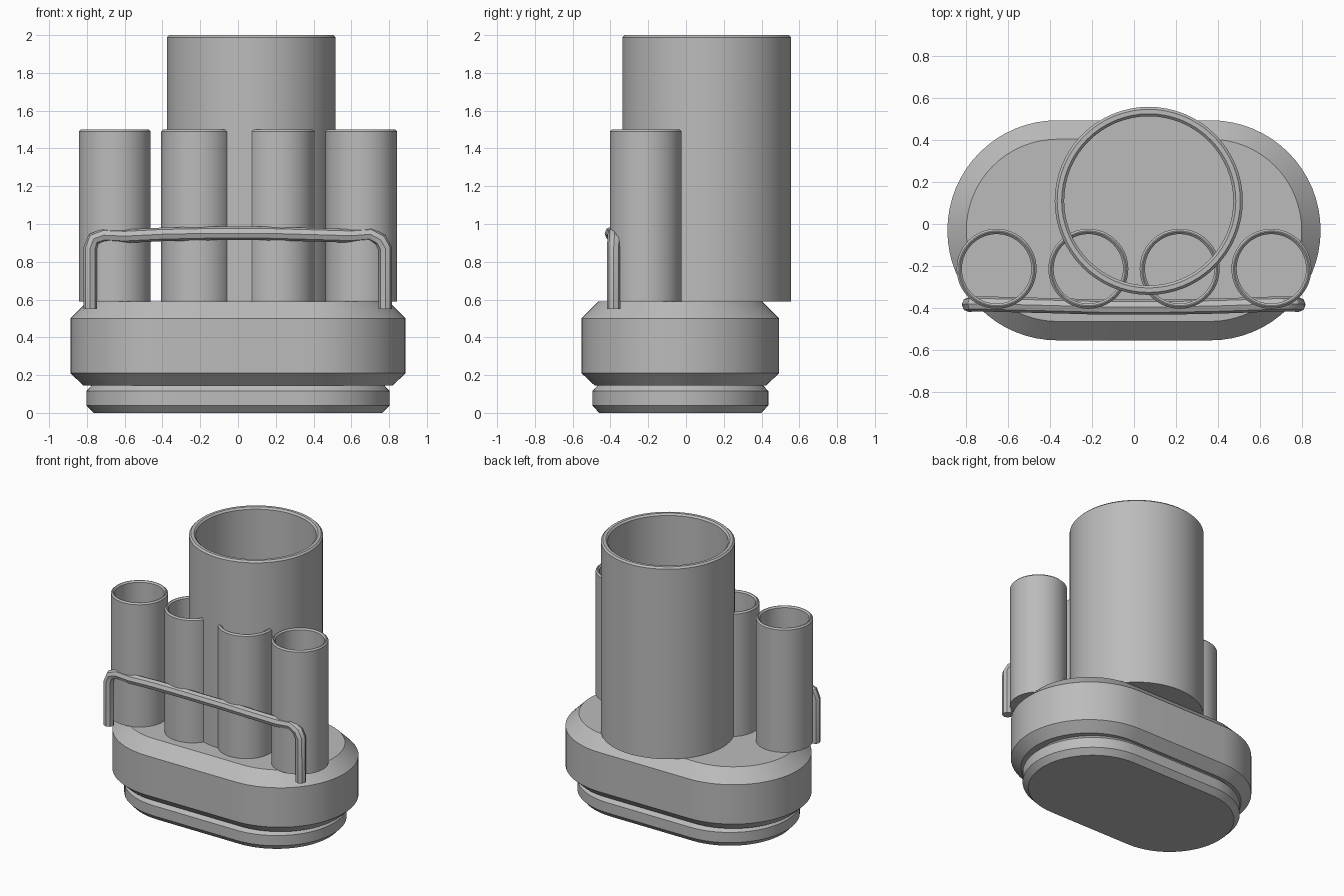
import bpy, bmesh
from math import sin, cos, pi, radians

cube = bpy.data.objects.get("Cube")
if cube:
    bpy.data.objects.remove(cube, do_unlink=True)

GREY = (0.5, 0.5, 0.5, 1.0)
grey = bpy.data.materials.new("plain grey")
grey.use_nodes = True
grey.diffuse_color = GREY
grey.node_tree.nodes["Principled BSDF"].inputs["Base Color"].default_value = GREY


def stadium(hx, hy, z, cx, cy, seg):
    """Rounded outline with half-circle ends; a circle when hx equals hy."""
    pts = []
    for side in (1, -1):
        for i in range(seg + (hx > hy)):
            a = -pi / 2 + pi * i / seg
            x = (hx - hy) + hy * cos(a)
            pts.append((cx + side * x, cy + side * hy * sin(a), z))
    return pts


def loft(name, rings, cx, cy, seg=32):
    """Skin a stack of (half width, half depth, height) outlines, capped."""
    bm = bmesh.new()
    loops = [[bm.verts.new(p) for p in stadium(hx, hy, z, cx, cy, seg)]
             for hx, hy, z in rings]
    n = len(loops[0])
    for a, b in zip(loops, loops[1:]):
        for i in range(n):
            j = (i + 1) % n
            bm.faces.new((a[i], a[j], b[j], b[i]))
    bm.faces.new(loops[0][::-1])
    bm.faces.new(loops[-1])
    bmesh.ops.recalc_face_normals(bm, faces=bm.faces)
    mesh = bpy.data.meshes.new(name)
    bm.to_mesh(mesh)
    bm.free()
    obj = bpy.data.objects.new(name, mesh)
    bpy.context.collection.objects.link(obj)
    finish(obj)
    return obj


def finish(obj):
    obj.data.materials.append(grey)
    bpy.ops.object.select_all(action="DESELECT")
    obj.select_set(True)
    bpy.context.view_layer.objects.active = obj
    if obj.type == "MESH":
        bpy.ops.object.shade_smooth_by_angle(angle=radians(30))


def tube(name, x, y, r, inner, top, floor, bevel=0.012):
    """Open cup with a softened rim."""
    profile = [(r, 0.59), (r, top - bevel), (r - bevel, top),
               (inner + bevel, top), (inner, top - bevel), (inner, floor)]
    return loft(name, [(rad, rad, z) for rad, z in profile], x, y)


# Stepped base
loft("foot", [(0.765, 0.43, 0), (0.803, 0.466, 0.04),
              (0.803, 0.466, 0.115), (0.775, 0.438, 0.146)], 0, -0.03)
loft("base", [(0.82, 0.455, 0.146), (0.887, 0.523, 0.21),
              (0.887, 0.523, 0.5), (0.797, 0.433, 0.59)], 0, -0.03)

# Cups
tube("large_cup", 0.07, 0.11, 0.447, 0.402, 2.0, 0.63)
for name, x in (("far_right", -0.653), ("right", -0.217),
                ("left", 0.217), ("far_left", 0.653)):
    tube(name + "_cup", x, -0.213, 0.19, 0.165, 1.5, 0.62, 0.01)

# Front rail, a bent rod with slight waves
path = [(-0.783, -0.383, 0.55), (-0.783, -0.383, 0.87), (-0.765, -0.38, 0.92),
        (-0.71, -0.38, 0.94), (-0.6, -0.383, 0.935), (-0.4, -0.388, 0.945),
        (-0.15, -0.395, 0.95), (0.15, -0.395, 0.95), (0.4, -0.39, 0.943),
        (0.6, -0.383, 0.937), (0.7, -0.38, 0.945), (0.755, -0.38, 0.915),
        (0.78, -0.383, 0.87), (0.78, -0.383, 0.55)]
curve = bpy.data.curves.new("front_rail", "CURVE")
curve.dimensions = "3D"
curve.bevel_depth = 0.036
curve.bevel_resolution = 2
curve.use_fill_caps = True
spline = curve.splines.new("POLY")
spline.points.add(len(path) - 1)
for point, co in zip(spline.points, path):
    point.co = (*co, 1)
rail = bpy.data.objects.new("front_rail", curve)
bpy.context.collection.objects.link(rail)
finish(rail)
bpy.ops.object.convert(target="MESH")
bpy.ops.object.shade_smooth_by_angle(angle=radians(30))
